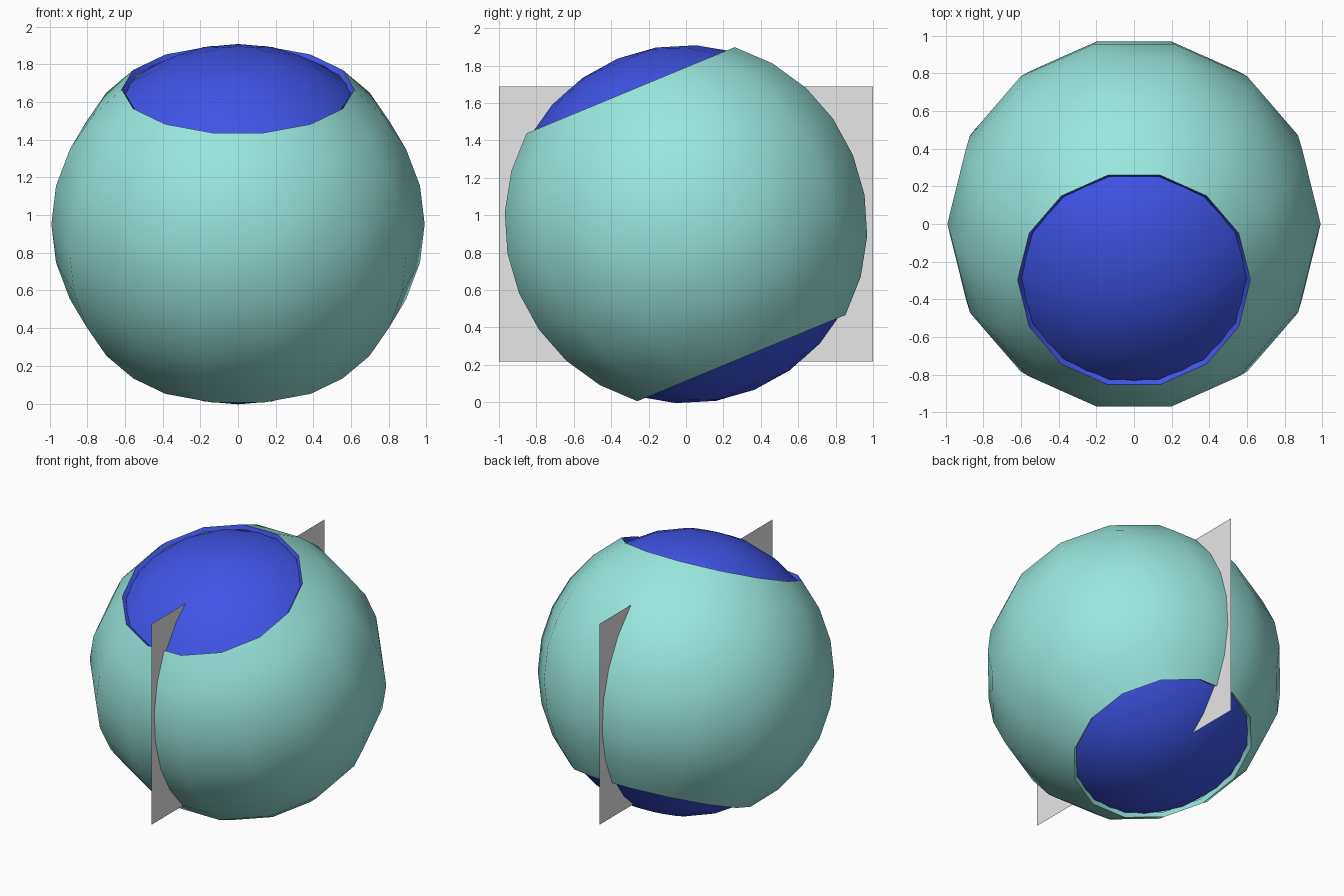
import bpy, bmesh, math
from mathutils import Matrix

if "Cube" in bpy.data.objects:
    bpy.data.objects.remove(bpy.data.objects["Cube"])

SEG = RINGS = 14
R_CORE, R_SHELL = 0.958, 0.991
CENTRE_Z = 0.952
TILT = math.radians(22.5)          # axis leans towards the front
CAP = 3                            # rings left open at each pole


def material(name, rgb):
    m = bpy.data.materials.new(name)
    m.diffuse_color = (*rgb, 1)
    m.use_nodes = True
    m.node_tree.nodes["Principled BSDF"].inputs["Base Color"].default_value = m.diffuse_color
    return m


TEAL = material("pale teal", (0.32, 0.80, 0.73))
BLUE = material("royal blue", (0.05, 0.09, 0.80))
GREY = material("light grey", (0.80, 0.80, 0.80))


def finish(bm, name, mats, smooth=True):
    mesh = bpy.data.meshes.new(name)
    bm.to_mesh(mesh)
    bm.free()
    for m in mats:
        mesh.materials.append(m)
    obj = bpy.data.objects.new(name, mesh)
    bpy.context.collection.objects.link(obj)
    if smooth:
        bpy.ops.object.select_all(action='DESELECT')
        obj.select_set(True)
        bpy.context.view_layer.objects.active = obj
        bpy.ops.object.shade_smooth_by_angle(angle=math.radians(40))
    return obj


PLACE = Matrix.Translation((0, 0, CENTRE_Z)) @ Matrix.Rotation(TILT, 4, 'X')


def ring(bm, radius, k):
    t = math.pi * k / RINGS
    return [bm.verts.new((radius * math.sin(t) * math.cos(2 * math.pi * i / SEG),
                          radius * math.sin(t) * math.sin(2 * math.pi * i / SEG),
                          radius * math.cos(t))) for i in range(SEG)]


# inner ball
bm = bmesh.new()
bmesh.ops.create_uvsphere(bm, u_segments=SEG, v_segments=RINGS, radius=R_CORE)
bm.transform(PLACE)
finish(bm, "inner_ball", [BLUE])

# raised outer band, open at both poles, with a thin wall down to the ball
bm = bmesh.new()
rows = [ring(bm, R_CORE, CAP)]
rows += [ring(bm, R_SHELL, k) for k in range(CAP, RINGS - CAP + 1)]
rows.append(ring(bm, R_CORE, RINGS - CAP))
for n, (a, b) in enumerate(zip(rows, rows[1:])):
    for i in range(SEG):
        j = (i + 1) % SEG
        f = bm.faces.new((a[i], b[i], b[j], a[j]))
        f.material_index = 1 if n == 0 else 0   # upper wall is blue
bm.transform(PLACE)
finish(bm, "outer_band", [TEAL, BLUE])

# upright flat panel through the middle
bm = bmesh.new()
bm.faces.new([bm.verts.new((0, y, CENTRE_Z + z)) for y, z in
              ((-1, -0.735), (1, -0.735), (1, 0.735), (-1, 0.735))])
finish(bm, "flat_panel", [GREY], smooth=False)
